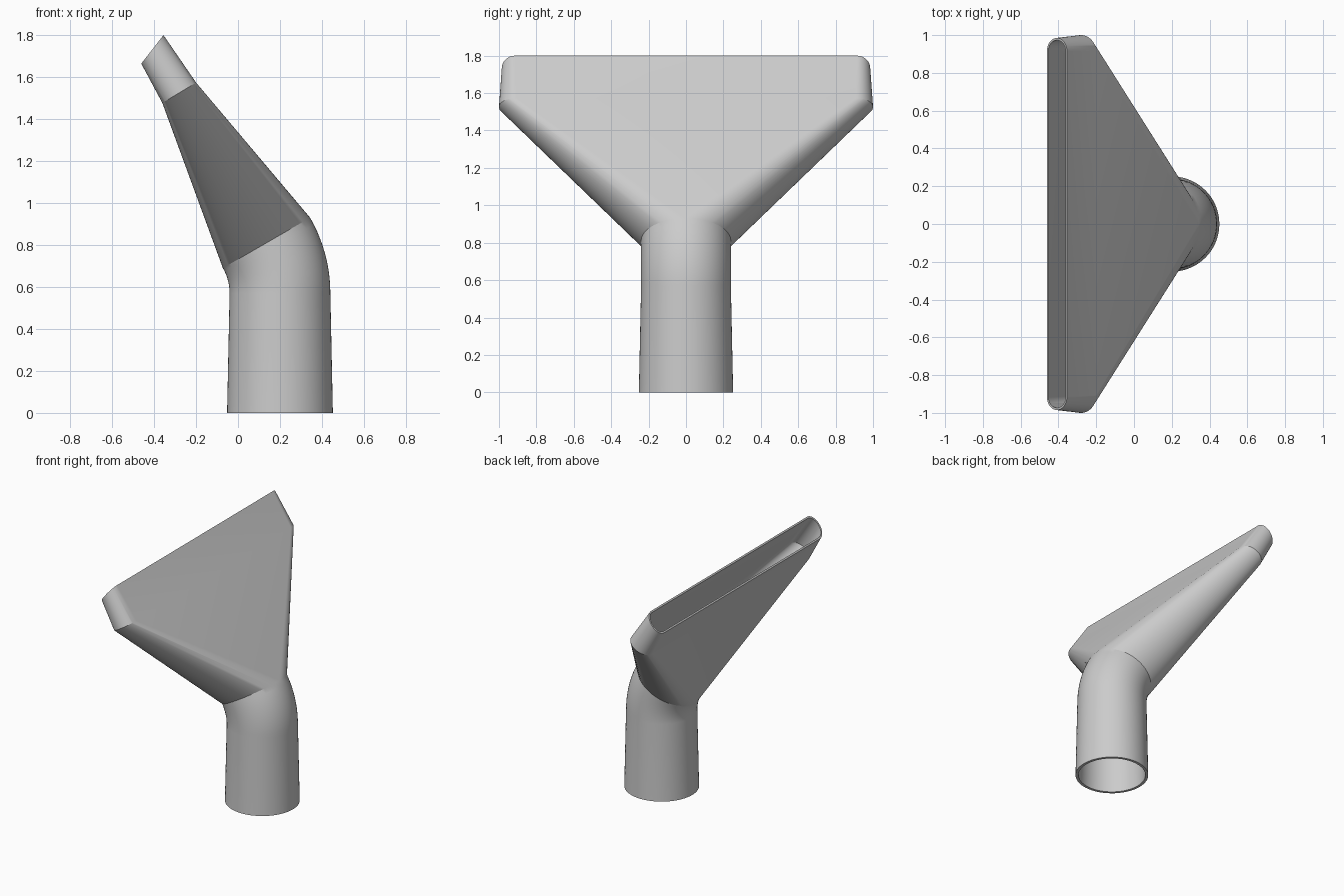
import bpy, bmesh
from math import sin, cos, pi, radians
from mathutils import Vector

cube = bpy.data.objects.get("Cube")
if cube:
    bpy.data.objects.remove(cube, do_unlink=True)

grey = bpy.data.materials.new("light grey plastic")
grey.use_nodes = True
colour = (0.6, 0.6, 0.6, 1)
grey.diffuse_color = colour
grey.node_tree.nodes["Principled BSDF"].inputs["Base Color"].default_value = colour

HALF = 32  # segments in each rounded end


def section(x, z, tilt, thick, width, span=0.0):
    """Stadium-shaped ring tilted about y; a zero span gives a circle."""
    across = Vector((cos(tilt), 0, sin(tilt)))
    ring = []
    for side in (1, -1):
        for i in range(HALF + 1):
            a = -pi / 2 + pi * i / HALF
            p = Vector((x, 0, z)) + across * (side * thick * sin(a))
            p.y = side * (width * cos(a) + span)
            ring.append(p)
    return ring


def wall_surface(inset_neck, inset_slot):
    """Sections from the round inlet to the slot, moved inward by the insets."""
    r = 0.24 - inset_neck
    rings = [section(0.2, 0, 0, r + 0.012, r + 0.012)]
    # Elbow turning thirty degrees about a pivot on the left
    steps = 10
    for i in range(steps + 1):
        a = radians(30) * i / steps
        rings.append(section(-0.28 + 0.48 * cos(a), 0.57 + 0.48 * sin(a), a, r, r))
    # Fan ending in a wide slot, then a short lip cut at a slant
    s = inset_slot
    rings.append(section(-0.28, 1.525, radians(31), 0.094 - s, 0.094 - s, 0.906))
    rings.append(section(-0.408, 1.732, radians(52), 0.086 - s, 0.07 - s, 0.915))
    return rings


# Hollow nozzle: outer skin up, inner skin back down, joined at both rims
rings = wall_surface(0, 0) + wall_surface(0.02, 0.012)[::-1]
bm = bmesh.new()
loops = [[bm.verts.new(p) for p in ring] for ring in rings]
for j, low in enumerate(loops):
    high = loops[(j + 1) % len(loops)]
    for i in range(len(low)):
        k = (i + 1) % len(low)
        bm.faces.new((low[i], low[k], high[k], high[i]))
bmesh.ops.remove_doubles(bm, verts=bm.verts, dist=0.0001)
bmesh.ops.recalc_face_normals(bm, faces=bm.faces)

mesh = bpy.data.meshes.new("nozzle_body")
bm.to_mesh(mesh)
bm.free()
mesh.materials.append(grey)
nozzle = bpy.data.objects.new("nozzle_body", mesh)
bpy.context.collection.objects.link(nozzle)

bpy.ops.object.select_all(action="DESELECT")
nozzle.select_set(True)
bpy.context.view_layer.objects.active = nozzle
bpy.ops.object.shade_smooth_by_angle(angle=radians(20))
